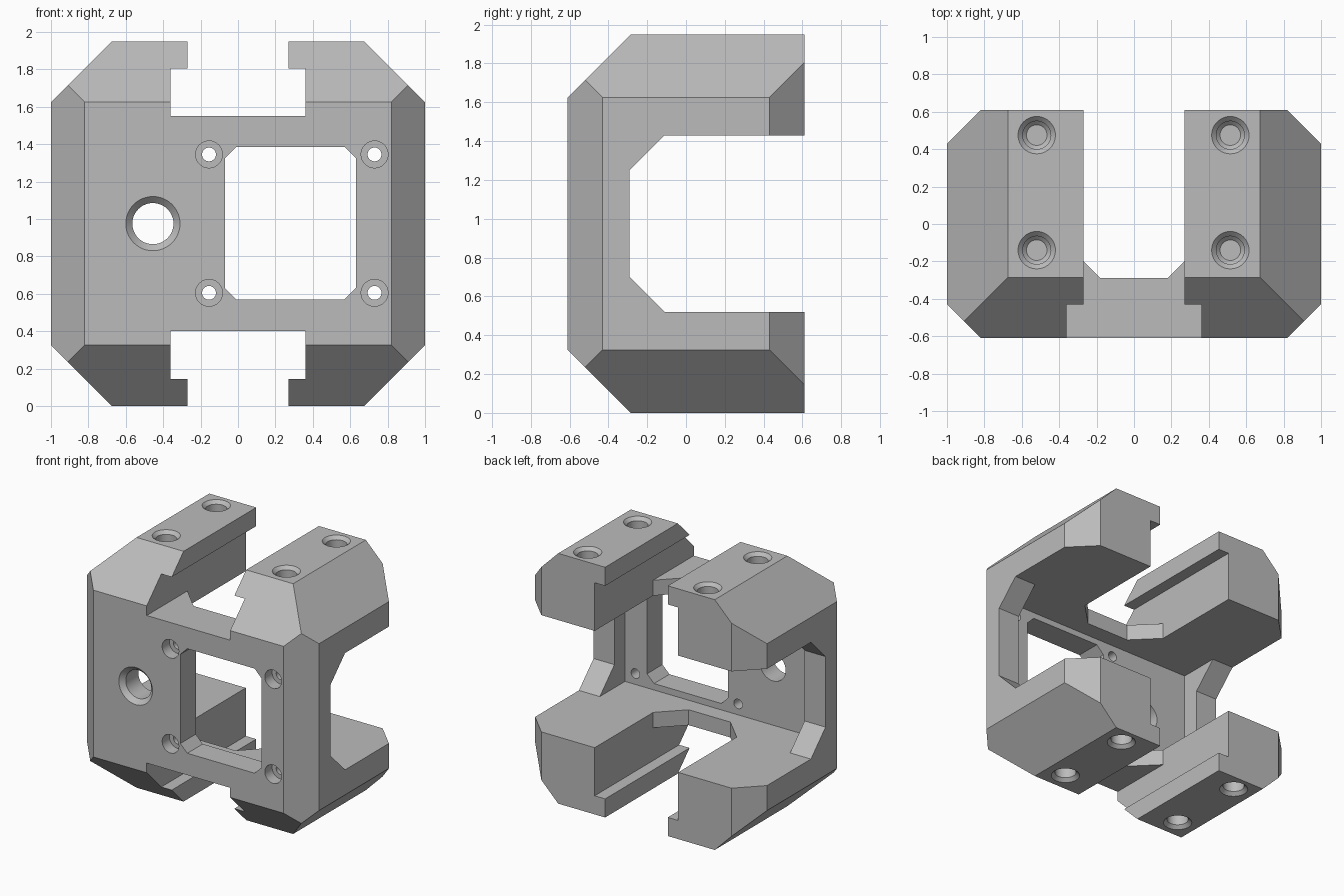
import bpy, bmesh, math
from mathutils import Vector, Matrix

default = bpy.data.objects.get("Cube")
if default:
    bpy.data.objects.remove(default)

W, D, H = 1.0, 0.61, 1.95        # half width, half depth, height
BIG, SMALL = 0.325, 0.18         # chamfer sizes
MID = H / 2

grey = bpy.data.materials.new("plain grey")
grey.use_nodes = True
grey.diffuse_color = (0.5, 0.5, 0.5, 1)
grey.node_tree.nodes["Principled BSDF"].inputs["Base Color"].default_value = (0.5, 0.5, 0.5, 1)


def to_object(bm, name):
    bmesh.ops.recalc_face_normals(bm, faces=bm.faces)
    mesh = bpy.data.meshes.new(name)
    bm.to_mesh(mesh)
    bm.free()
    mesh.materials.append(grey)
    ob = bpy.data.objects.new(name, mesh)
    bpy.context.collection.objects.link(ob)
    return ob


def prism(name, outline, place, lo, hi):
    """Extrude a 2D outline from lo to hi; place(a, b, t) gives the 3D point."""
    bm = bmesh.new()
    face = bm.faces.new([bm.verts.new(place(a, b, lo)) for a, b in outline])
    out = bmesh.ops.extrude_face_region(bm, geom=[face])
    shift = Vector(place(0, 0, hi)) - Vector(place(0, 0, lo))
    bmesh.ops.translate(bm, verts=[v for v in out["geom"] if isinstance(v, bmesh.types.BMVert)], vec=shift)
    return to_object(bm, name)


def turned(name, profile, origin, axis, sides=48):
    """Closed round cutter from (radius, depth) pairs, running along axis."""
    bm = bmesh.new()
    rot = Vector((0, 0, 1)).rotation_difference(Vector(axis)).to_matrix().to_4x4()
    place = Matrix.Translation(origin) @ rot
    rings = [[bm.verts.new(place @ Vector((r * math.cos(math.tau * i / sides),
                                           r * math.sin(math.tau * i / sides), d)))
              for i in range(sides)] for r, d in profile]
    for a, b in zip(rings, rings[1:]):
        for i in range(sides):
            j = (i + 1) % sides
            bm.faces.new((a[i], a[j], b[j], b[i]))
    bm.faces.new(rings[0])
    bm.faces.new(rings[-1])
    return to_object(bm, name)


def cut(cutter):
    mod = body.modifiers.new("cut", "BOOLEAN")
    mod.operation, mod.solver, mod.object = "DIFFERENCE", "EXACT", cutter
    bpy.context.view_layer.objects.active = body
    bpy.ops.object.modifier_apply(modifier=mod.name)
    bpy.data.objects.remove(cutter)


def along_x(a, b, t): return (t, a, b)
def along_y(a, b, t): return (a, t, b)
def along_z(a, b, t): return (a, b, t)


# Outer block, chamfered by slicing planes
bm = bmesh.new()
bmesh.ops.create_cube(bm, size=1, matrix=Matrix.Translation((0, 0, MID)) @ Matrix.Diagonal((2 * W, 2 * D, H, 1)))
slices = []
for s in (-1, 1):
    slices.append(((0, -D, MID + s * (MID - BIG)), (0, -1, s)))
    for t in (-1, 1):
        slices.append(((s * W, 0, MID + t * (MID - BIG)), (s, 0, t)))
        slices.append(((s * W, t * (D - SMALL), 0), (s, t, 0)))
for co, no in slices:
    res = bmesh.ops.bisect_plane(bm, geom=bm.verts[:] + bm.edges[:] + bm.faces[:], dist=1e-5,
                                 plane_co=co, plane_no=no, clear_outer=True)
    rim = [e for e in res["geom_cut"] if isinstance(e, bmesh.types.BMEdge)]
    bmesh.ops.edgenet_fill(bm, edges=rim)
body = to_object(bm, "bracket_body")

# Open side channel running across the whole width
FLOOR, CEIL, WALL = 0.52, 1.43, -0.29
cut(prism("side_channel", [(1, FLOOR), (WALL + SMALL, FLOOR), (WALL, FLOOR + SMALL),
                           (WALL, CEIL - SMALL), (WALL + SMALL, CEIL), (1, CEIL)], along_x, -2, 2))

# Deeper pocket behind the front wall
cut(prism("front_pocket", [(-0.82, FLOOR), (0.82, FLOOR), (0.82, CEIL), (-0.82, CEIL)],
          along_y, -0.42, 0.1))

# Gap in both shelves, with angled front corners
cut(prism("shelf_gap", [(-0.36, 1), (-0.36, -0.11), (-0.18, WALL), (0.18, WALL),
                        (0.36, -0.11), (0.36, 1)], along_z, 0.3, H - 0.3))

# T slots at top and bottom
half = [(0.36, 1.55), (0.36, 1.805), (0.27, 1.805), (0.27, 2.2)]
tee = half + [(-x, z) for x, z in reversed(half)]
cut(prism("top_slot", tee, along_y, -2, 2))
cut(prism("bottom_slot", [(x, H - z) for x, z in tee], along_y, -2, 2))

# Window with clipped corners
c, x0, x1, z0, z1 = 0.06, -0.07, 0.63, 0.57, 1.385
cut(prism("window", [(x0 + c, z0), (x1 - c, z0), (x1, z0 + c), (x1, z1 - c), (x1 - c, z1),
                     (x0 + c, z1), (x0, z1 - c), (x0, z0 + c)], along_y, -1, 0))

# Large countersunk hole and four counterbored screw holes in the front wall
cut(turned("cable_hole", [(0.145, -0.1), (0.145, 0), (0.11, 0.035), (0.11, 0.4)],
           (-0.455, -D, MID), (0, 1, 0)))
for x in (-0.155, 0.73):
    for z in (0.605, 1.345):
        cut(turned("screw_hole", [(0.072, -0.1), (0.072, 0.09), (0.037, 0.09), (0.037, 0.4)],
                   (x, -D, z), (0, 1, 0), 32))

# Blind holes in the top and bottom of each bar
for x in (-0.52, 0.515):
    for y in (-0.14, 0.475):
        for z, way in ((H, -1), (0, 1)):
            cut(turned("bar_hole", [(0.1, -0.1), (0.1, 0), (0.075, 0.025), (0.075, 0.25), (0.055, 0.27)],
                       (x, y, z), (0, 0, way), 40))

# Smooth the round holes, keep flat faces crisp
bpy.ops.object.select_all(action="DESELECT")
body.select_set(True)
bpy.context.view_layer.objects.active = body
bpy.ops.object.shade_smooth_by_angle(angle=math.radians(25))
